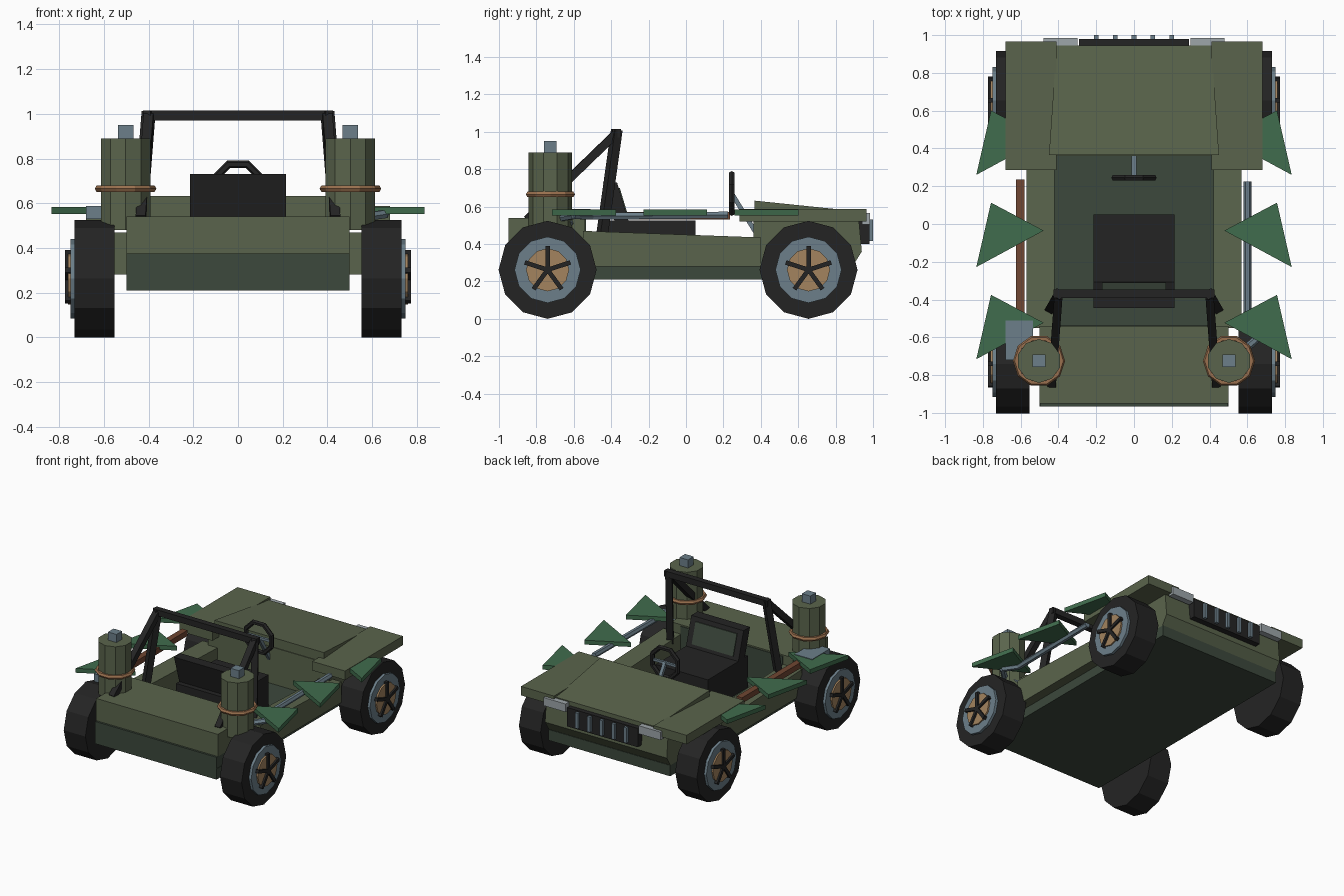
import bpy, bmesh, math
from mathutils import Vector, Matrix

if "Cube" in bpy.data.objects:
    bpy.data.objects.remove(bpy.data.objects["Cube"])


def mat(name, r, g, b):
    m = bpy.data.materials.new(name)
    lin = lambda c: (c / 255 / 12.92) if c < 10 else ((c / 255 + 0.055) / 1.055) ** 2.4
    m.diffuse_color = (lin(r), lin(g), lin(b), 1)
    m.use_nodes = True
    m.node_tree.nodes["Principled BSDF"].inputs["Base Color"].default_value = m.diffuse_color
    return m


OLIVE = mat("olive_paint", 90, 100, 76)
DARK = mat("dark_green", 60, 72, 60)
LEAF = mat("spike_green", 64, 108, 77)
BLACK = mat("black_rubber", 36, 36, 36)
STEEL = mat("blue_steel", 108, 127, 138)
TAN = mat("tan_metal", 163, 131, 94)
COPPER = mat("copper", 154, 112, 78)
BROWN = mat("brown_rust", 112, 70, 50)
LAMP = mat("lamp_grey", 158, 166, 170)


def finish(name, bm, m):
    bmesh.ops.recalc_face_normals(bm, faces=bm.faces)
    me = bpy.data.meshes.new(name)
    bm.to_mesh(me)
    bm.free()
    me.materials.append(m)
    ob = bpy.data.objects.new(name, me)
    bpy.context.collection.objects.link(ob)
    return ob


def box(name, m, x0, x1, y0, y1, z0, z1):
    bm = bmesh.new()
    bmesh.ops.create_cube(bm, size=1)
    for v in bm.verts:
        v.co = ((x0 + x1) / 2 + v.co.x * (x1 - x0),
                (y0 + y1) / 2 + v.co.y * (y1 - y0),
                (z0 + z1) / 2 + v.co.z * (z1 - z0))
    return finish(name, bm, m)


def loft(name, m, a, b):
    """Solid between two matching outlines."""
    bm = bmesh.new()
    va, vb = [bm.verts.new(p) for p in a], [bm.verts.new(p) for p in b]
    bm.faces.new(va)
    bm.faces.new(vb)
    for i in range(len(a)):
        j = (i + 1) % len(a)
        bm.faces.new((va[i], va[j], vb[j], vb[i]))
    return finish(name, bm, m)


def cyl(name, m, center, r, depth, axis="Z", n=12):
    bm = bmesh.new()
    rot = Matrix.Rotation(math.pi / 2, 4, "Y") if axis == "X" else Matrix()
    bmesh.ops.create_cone(bm, cap_ends=True, segments=n, radius1=r, radius2=r,
                          depth=depth, matrix=Matrix.Translation(center) @ rot)
    return finish(name, bm, m)


def beam(name, m, p, q, w, n=4):
    """Straight bar between two points, w across its flats."""
    p, q = Vector(p), Vector(q)
    d = q - p
    rot = d.to_track_quat("Z", "Y").to_matrix().to_4x4()
    r = w / 2 / math.cos(math.pi / n)
    bm = bmesh.new()
    bmesh.ops.create_cone(bm, cap_ends=True, segments=n, radius1=r, radius2=r, depth=d.length,
                          matrix=Matrix.Translation((p + q) / 2) @ rot @ Matrix.Rotation(math.pi / n, 4, "Z"))
    return finish(name, bm, m)


def ring(name, m, center, R, r, n, upright=False):
    bpy.ops.mesh.primitive_torus_add(major_radius=R, minor_radius=r, major_segments=n, minor_segments=6,
                                     location=center, rotation=(math.pi / 2 if upright else 0, 0, 0))
    ob = bpy.context.object
    ob.name = name
    if upright:
        ob.rotation_euler[1] = math.pi / n
    ob.data.materials.append(m)
    return ob


# Underbody and tub
box("chassis", DARK, -0.5, 0.5, -0.965, 0.9, 0.21, 0.29)
box("rear_lower_panel", DARK, -0.498, 0.498, -0.965, -0.56, 0.28, 0.375)
box("rear_deck", OLIVE, -0.5, 0.5, -0.95, -0.54, 0.375, 0.54)
box("rear_bulkhead", DARK, -0.42, 0.42, -0.56, -0.535, 0.28, 0.53)
for s in (-1, 1):
    prof = [(-0.55, 0.28), (0.4, 0.28), (0.4, 0.435), (-0.55, 0.47)]
    loft("side_wall", OLIVE, [(s * 0.42, y, z) for y, z in prof], [(s * 0.57, y, z) for y, z in prof])

# Nose, hood and front fenders
nose = [(0.36, 0.28), (0.89, 0.28), (0.94, 0.36), (0.925, 0.52), (0.945, 0.562), (0.36, 0.562)]
loft("nose_block", OLIVE, [(-0.5, y, z) for y, z in nose], [(0.5, y, z) for y, z in nose])
loft("hood", OLIVE,
     [(-0.45, 0.365, 0.55), (0.45, 0.365, 0.55), (0.41, 0.945, 0.53), (-0.41, 0.945, 0.53)],
     [(-0.45, 0.365, 0.632), (0.45, 0.365, 0.632), (0.41, 0.945, 0.572), (-0.41, 0.945, 0.572)])
for s in (-1, 1):
    box("front_fender", OLIVE, min(s * 0.41, s * 0.68), max(s * 0.41, s * 0.68), 0.285, 0.965, 0.52, 0.587)
    box("headlight", LAMP, min(s * 0.3, s * 0.48), max(s * 0.3, s * 0.48), 0.94, 0.985, 0.505, 0.565)

# Grille with upright bars
box("grille", BLACK, -0.29, 0.29, 0.92, 0.98, 0.4, 0.54)
for i in range(-2, 3):
    box("grille_bar", STEEL, i * 0.1 - 0.012, i * 0.1 + 0.012, 0.975, 1.0, 0.415, 0.53)

# Wheels with stepped hubs and five spokes
for s in (-1, 1):
    for y in (-0.74, 0.655):
        z = 0.262
        cyl("tire", BLACK, (s * 0.642, y, z), 0.262, 0.178, "X")
        cyl("rim", STEEL, (s * 0.735, y, z), 0.177, 0.03, "X")
        cyl("hub_disc", TAN, (s * 0.75, y, z), 0.115, 0.022, "X")
        for k in range(5):
            a = math.tau * k / 5
            beam("wheel_spoke", BLACK, (s * 0.762, y, z),
                 (s * 0.762, y + 0.128 * math.sin(a), z + 0.128 * math.cos(a)), 0.024)

# Fuel drums on the rear corners
for s in (-1, 1):
    x, y = s * 0.503, -0.725
    cyl("fuel_drum", OLIVE, (x, y, 0.685), 0.116, 0.41, n=10)
    ring("drum_band", COPPER, (x, y, 0.665), 0.121, 0.017, 10)
    box("drum_cap", STEEL, x - 0.035, x + 0.035, y - 0.033, y + 0.033, 0.88, 0.95)

# Roll bar
beam("roll_bar_top", BLACK, (-0.425, -0.37, 0.992), (0.425, -0.37, 0.992), 0.044)
for s in (-1, 1):
    beam("roll_bar_leg", BLACK, (s * 0.4, -0.37, 1.01), (s * 0.445, -0.45, 0.44), 0.046)
    beam("roll_bar_brace", BLACK, (s * 0.4, -0.38, 0.985), (s * 0.435, -0.85, 0.53), 0.044)

# Seat
box("seat_base", BLACK, -0.215, 0.215, -0.42, 0.05, 0.28, 0.525)


def tilted(name, m, w, y0, y1, z0, z1):
    lean = lambda z: -0.3 * (z - 0.5)
    a = [(x, y + lean(z), z) for x, y, z in ((-w, y0, z0), (w, y0, z0), (w, y0, z1), (-w, y0, z1))]
    b = [(x, y + y1 - y0, z) for x, y, z in a]
    loft(name, m, a, b)


tilted("seat_back", BLACK, 0.215, -0.375, -0.3, 0.5, 0.73)
tilted("seat_back_panel", DARK, 0.17, -0.302, -0.294, 0.55, 0.7)

# Steering wheel
ring("steering_wheel", BLACK, (0, 0.245, 0.67), 0.112, 0.018, 8, True)
beam("steering_column", STEEL, (0, 0.245, 0.67), (0, 0.38, 0.45), 0.024)
beam("steering_crossbar", STEEL, (-0.11, 0.245, 0.67), (0.11, 0.245, 0.67), 0.018)

# Side rails, bracket and exhaust pipe
box("left_rail", BROWN, -0.625, -0.58, -0.51, 0.235, 0.53, 0.572)
box("rail_bracket", STEEL, -0.68, -0.535, -0.72, -0.51, 0.53, 0.588)
pipe = [(0.6, 0.225, 0.555), (0.6, -0.5, 0.548), (0.66, -0.6, 0.552), (0.58, -0.67, 0.54), (0.5, -0.62, 0.51)]
for p, q in zip(pipe, pipe[1:]):
    beam("right_pipe", STEEL, p, q, 0.036, 6)

# Flat triangular side spikes
for s in (-1, 1):
    for dy in (-0.488, 0, 0.488):
        tri = [(s * 0.757, 0.113 + dy), (s * 0.478, -0.035 + dy), (s * 0.835, -0.228 + dy)]
        loft("side_spike", LEAF, [(x, y, 0.552) for x, y in tri], [(x, y, 0.584) for x, y in tri])
